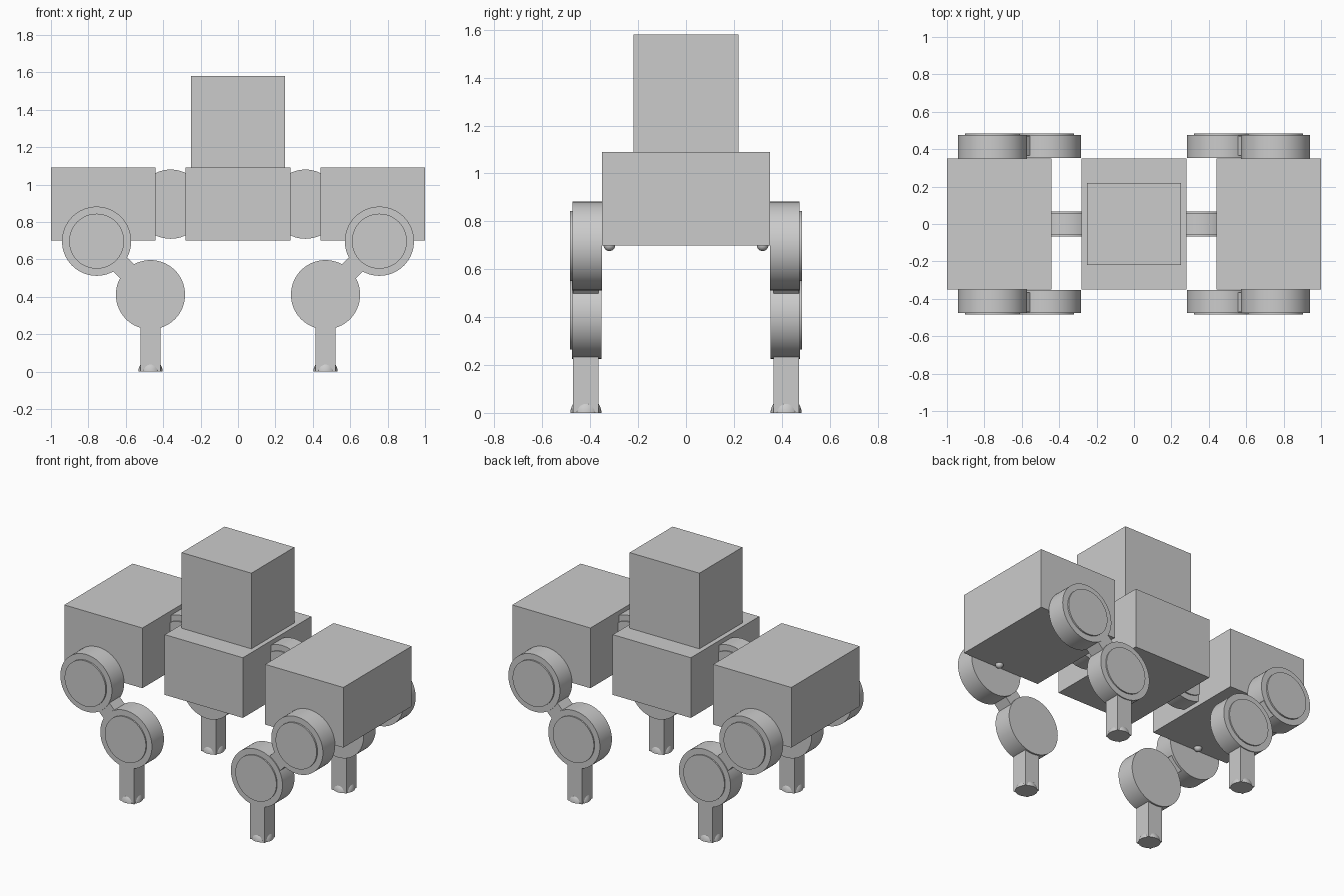
import bpy
import bmesh
from math import pi, radians
from mathutils import Matrix, Vector

cube = bpy.data.objects.get("Cube")
if cube:
    bpy.data.objects.remove(cube, do_unlink=True)

gray = bpy.data.materials.new("plain_gray")
gray.use_nodes = True
COLOR = (0.6, 0.6, 0.6, 1)
gray.diffuse_color = COLOR
gray.node_tree.nodes["Principled BSDF"].inputs["Base Color"].default_value = COLOR


def finish(name, bm, smooth=False):
    mesh = bpy.data.meshes.new(name)
    bmesh.ops.recalc_face_normals(bm, faces=bm.faces)
    bm.to_mesh(mesh)
    bm.free()
    mesh.materials.append(gray)
    obj = bpy.data.objects.new(name, mesh)
    bpy.context.collection.objects.link(obj)
    if smooth:
        bpy.ops.object.select_all(action="DESELECT")
        obj.select_set(True)
        bpy.context.view_layer.objects.active = obj
        bpy.ops.object.shade_smooth_by_angle(angle=radians(35))
    return obj


def box(name, x, y, z):
    """Box from (low, high) ranges."""
    bm = bmesh.new()
    size = Matrix.Diagonal((x[1] - x[0], y[1] - y[0], z[1] - z[0], 1))
    center = Vector((sum(x), sum(y), sum(z))) / 2
    bmesh.ops.create_cube(bm, size=1, matrix=Matrix.Translation(center) @ size)
    return finish(name, bm)


def disc(name, x, z, radius, y0, y1):
    """Cylinder lying along y."""
    bm = bmesh.new()
    place = Matrix.Translation((x, (y0 + y1) / 2, z)) @ Matrix.Rotation(pi / 2, 4, "X")
    bmesh.ops.create_cone(bm, cap_ends=True, segments=64, radius1=radius,
                          radius2=radius, depth=abs(y1 - y0), matrix=place)
    return finish(name, bm, True)


def ball(name, center, radius, flat_bottom=False):
    bm = bmesh.new()
    bmesh.ops.create_uvsphere(bm, u_segments=32, v_segments=16, radius=radius)
    if flat_bottom:
        cut = bmesh.ops.bisect_plane(bm, geom=bm.verts[:] + bm.edges[:] + bm.faces[:],
                                     plane_co=(0, 0, 0), plane_no=(0, 0, -1),
                                     clear_outer=True)
        rim = [e for e in cut["geom_cut"] if isinstance(e, bmesh.types.BMEdge)]
        bmesh.ops.contextual_create(bm, geom=rim)
    bmesh.ops.translate(bm, verts=bm.verts, vec=center)
    return finish(name, bm, True)


# Head and torso
box("head", (-0.25, 0.25), (-0.22, 0.22), (1.09, 1.58))
box("torso", (-0.28, 0.28), (-0.35, 0.35), (0.70, 1.09))

RADIUS, CAP = 0.185, 0.147
BAR = 0.053
hip, knee = Vector((0.756, 0, 0.697)), Vector((0.468, 0, 0.411))

for side, sx in (("left", 1), ("right", -1)):
    # Side bodies and the round joints tying them to the torso
    box(f"{side}_body", sorted((sx * 0.44, sx * 1.0)), (-0.35, 0.35), (0.70, 1.09))
    disc(f"{side}_body_joint", sx * 0.36, 0.895, RADIUS, -0.06, 0.06)
    disc(f"{side}_body_joint_cap", sx * 0.36, 0.895, CAP, -0.068, 0.068)

    for end, sy in (("front", -1), ("back", 1)):
        leg = f"{end}_{side}"
        mid = sy * 0.418

        # Hip and knee discs with raised outer caps
        disc(f"{leg}_hip", sx * hip.x, hip.z, RADIUS, sy * 0.35, sy * 0.475)
        disc(f"{leg}_hip_cap", sx * hip.x, hip.z, CAP, sy * 0.46, sy * 0.485)
        disc(f"{leg}_knee", sx * knee.x, knee.z, RADIUS, sy * 0.354, sy * 0.477)
        disc(f"{leg}_knee_cap", sx * knee.x, knee.z, CAP, sy * 0.46, sy * 0.485)

        # Diagonal thigh bar between the discs
        thigh = box(f"{leg}_thigh", (-BAR, BAR), (-BAR, BAR), (-0.17, 0.17))
        thigh.location = ((hip + knee) / 2 * sx).x, mid, (hip.z + knee.z) / 2
        thigh.rotation_euler.y = sx * pi / 4

        # Shin bar with a rounded foot cut flat at the ground
        x = sx * knee.x
        box(f"{leg}_shin", (x - BAR, x + BAR), (mid - BAR, mid + BAR), (0, 0.36))
        ball(f"{leg}_foot", (x, mid, 0), 0.065, True)

        # Axle tip peeking out below the side body
        ball(f"{leg}_axle_tip", (sx * hip.x, sy * 0.32, 0.70), 0.024)
